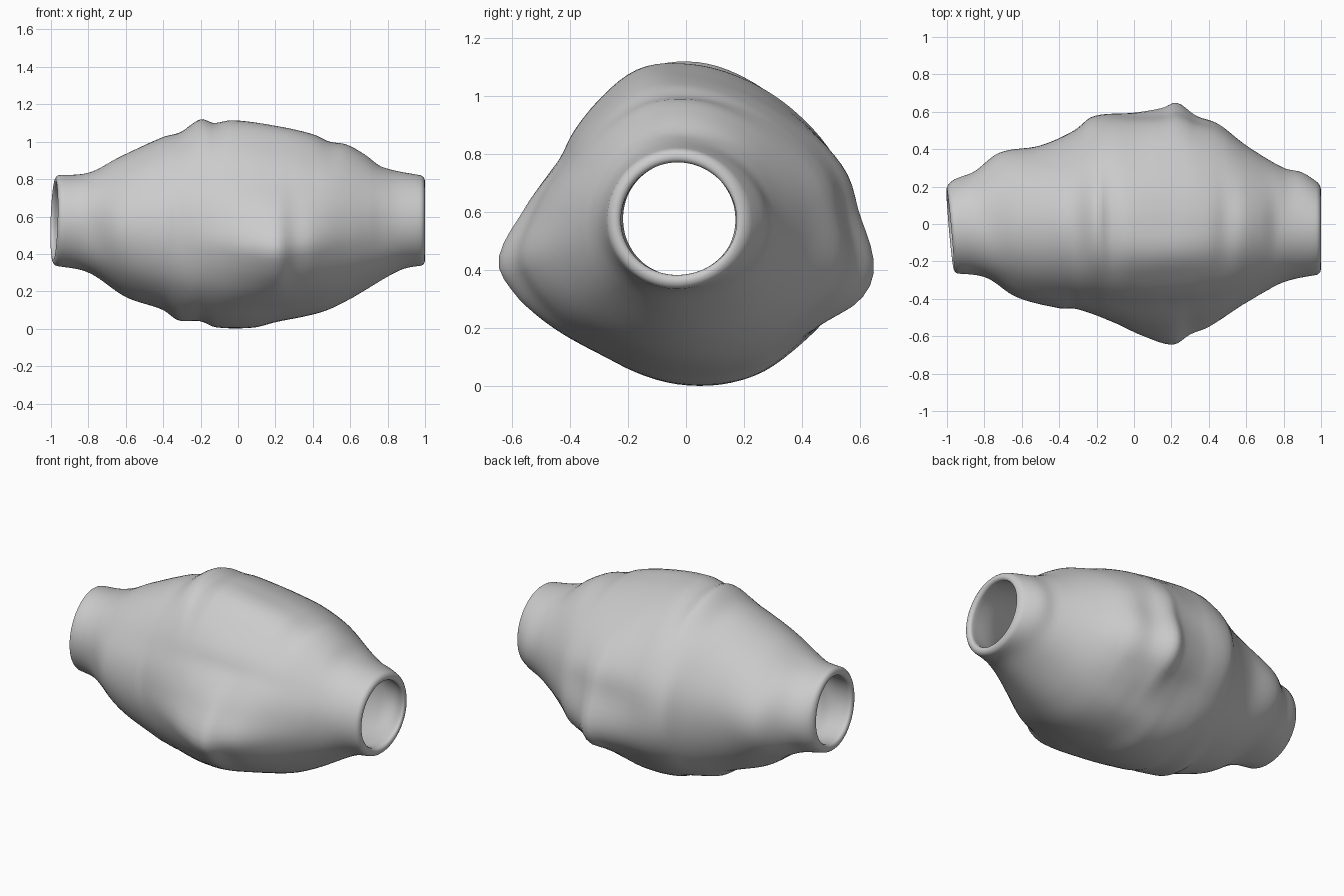
import bpy, bmesh, math

if "Cube" in bpy.data.objects:
    bpy.data.objects.remove(bpy.data.objects["Cube"])

CY, CZ, R0, WALL = -0.03, 0.573, 0.24, 0.048
SEG = 96


def curve(pts, t, period=None):
    """Smooth interpolation through sorted (t, value) points."""
    if period:
        pts = ([(a - period, b) for a, b in pts[-3:]] + pts
               + [(a + period, b) for a, b in pts[:3]])
    t = min(max(t, pts[0][0]), pts[-1][0])
    i = 0
    while i < len(pts) - 2 and t > pts[i + 1][0]:
        i += 1

    def slope(k):
        a, b = pts[max(k - 1, 0)], pts[min(k + 1, len(pts) - 1)]
        return (b[1] - a[1]) / (b[0] - a[0])
    (x0, y0), (x1, y1) = pts[i], pts[i + 1]
    h = x1 - x0
    u = (t - x0) / h
    return (y0 * (1 + 2 * u) * (1 - u) ** 2 + slope(i) * h * u * (1 - u) ** 2
            + y1 * u * u * (3 - 2 * u) + slope(i + 1) * h * u * u * (u - 1))


# Widest cross-section (y, z), as seen from the end
section = [(0, 1.113), (-.1, 1.12), (-.18, 1.1), (-.3, 1.0), (-.4, .88), (-.45, .78),
           (-.57, .6), (-.645, .43), (-.6, .33), (-.5, .22), (-.3, .1), (-.2, .055),
           (0, .003), (.15, .005), (.27, .04), (.4, .14), (.5, .22), (.6, .3), (.64, .4),
           (.6, .59), (.57, .73), (.5, .84), (.38, .95), (.2, 1.06)]
polar = sorted((math.atan2(z - CZ, y - CY), math.hypot(y - CY, z - CZ)) for y, z in section)
angles = [-math.pi + 2 * math.pi * k / SEG for k in range(SEG)]
sharp = [curve(polar, a, 2 * math.pi) for a in angles]
# rounder version of the section, used away from the widest place
soft = [sum(sharp[(k + j) % SEG] for j in range(-9, 10)) / 19 for k in range(SEG)]

# Lengthwise outlines: x against height (top, bottom) or side position (back, front)
top = [(-1, .82), (-.8, .835), (-.63, .92), (-.4, 1.025), (-.31, 1.05), (-.2, 1.12), (-.13, 1.1),
       (-.03, 1.115), (.2, 1.085), (.4, 1.04), (.49, 1.0), (.58, .985), (.68, .93), (.77, .865), (1, .815)]
bottom = [(-1, .34), (-.8, .30), (-.6, .17), (-.4, .1), (-.32, .045), (-.2, .04), (-.12, .008),
          (.08, .006), (.2, .035), (.45, .09), (.6, .16), (.82, .29), (.9, .325), (1, .34)]
back = [(-1, .205), (-.95, .24), (-.85, .28), (-.72, .38), (-.5, .42), (-.32, .5), (-.22, .575),
        (0, .595), (.15, .62), (.23, .648), (.33, .58), (.45, .535), (.6, .42), (.8, .3), (.9, .275), (1, .21)]
front = [(-1, -.26), (-.8, -.285), (-.63, -.39), (-.4, -.45), (-.3, -.455), (-.1, -.53),
         (.04, -.595), (.21, -.645), (.3, -.59), (.4, -.55), (.6, -.42), (.8, -.31), (1, -.265)]


def extent(pts, centre, x):
    """Exact outline distance and a smoothed one with the local bumps removed."""
    reach = min(.12, max(.97 - abs(x), 0) * .6)
    avg = sum(curve(pts, x + reach * j / 4) for j in range(-4, 5)) / 9
    return abs(curve(pts, x) - centre), abs(avg - centre)


def ring(x):
    """Radii of one ring of the outer surface."""
    mix = math.exp(-((x - .2) / .3) ** 2)
    shape = [b + (a - b) * mix for a, b in zip(sharp, soft)]
    ys = [r * math.cos(a) for r, a in zip(shape, angles)]
    zs = [r * math.sin(a) for r, a in zip(shape, angles)]

    def weights(pts, centre, vals, biggest):
        k = vals.index(biggest)
        out = []
        for e in extent(pts, centre, x):
            # weight that puts the widest point of the section on the outline
            unit = abs(math.cos(angles[k]) if vals is ys else math.sin(angles[k]))
            out.append((e / unit - R0) / (shape[k] - R0))
        return out[0], out[1], angles[k]
    quad = [weights(front, CY, ys, min(ys)), weights(bottom, CZ, zs, min(zs)),
            weights(back, CY, ys, max(ys)), weights(top, CZ, zs, max(zs))]
    quad.sort(key=lambda q: q[2] % (2 * math.pi))
    radii = []
    for r, a in zip(shape, angles):
        for i in range(4):
            p, q = quad[i], quad[(i + 1) % 4]
            span = (q[2] - p[2]) % (2 * math.pi)
            t = ((a - p[2]) % (2 * math.pi)) / span
            if t < 1:
                c = .5 + .5 * math.cos(math.pi * t)
                w = p[1] * c + q[1] * (1 - c) + (p[0] - p[1]) * c ** 4 + (q[0] - q[1]) * (1 - c) ** 4
                break
        radii.append(R0 + (r - R0) * w)
    return radii


def place(x, radii, inset):
    pts = []
    for r, a in zip(radii, angles):
        y, z = CY + (r - inset) * math.cos(a), max(CZ + (r - inset) * math.sin(a), 0)
        # the left mouth is cut at a slight slant
        f = min(max((-x - .6) / .4, 0), 1) ** 2
        pts.append((x + f * (.016 - .09 * (y - CY) + .03 * (z - CZ)), y, z))
    return pts


# Hollow wall: outside left to right, rounded lip, inside back, rounded lip
N, END = 84, .975
h = WALL / 2
path = [(-END + 2 * END * i / N, 0) for i in range(N + 1)]
path += [(END + h * math.sin(math.pi * j / 8), h - h * math.cos(math.pi * j / 8)) for j in range(1, 8)]
path += [(END - 2 * END * i / N, WALL) for i in range(N + 1)]
path += [(-END - h * math.sin(math.pi * j / 8), h + h * math.cos(math.pi * j / 8)) for j in range(1, 8)]

bm = bmesh.new()
rings = [[bm.verts.new(p) for p in place(x, ring(x), d)] for x, d in path]
for i, a in enumerate(rings):
    b = rings[(i + 1) % len(rings)]
    for k in range(SEG):
        n = (k + 1) % SEG
        bm.faces.new((a[k], a[n], b[n], b[k]))
bmesh.ops.recalc_face_normals(bm, faces=bm.faces)
for f in bm.faces:
    f.smooth = True
mesh = bpy.data.meshes.new("hollow_body")
bm.to_mesh(mesh)
bm.free()
body = bpy.data.objects.new("hollow_body", mesh)
bpy.context.collection.objects.link(body)
